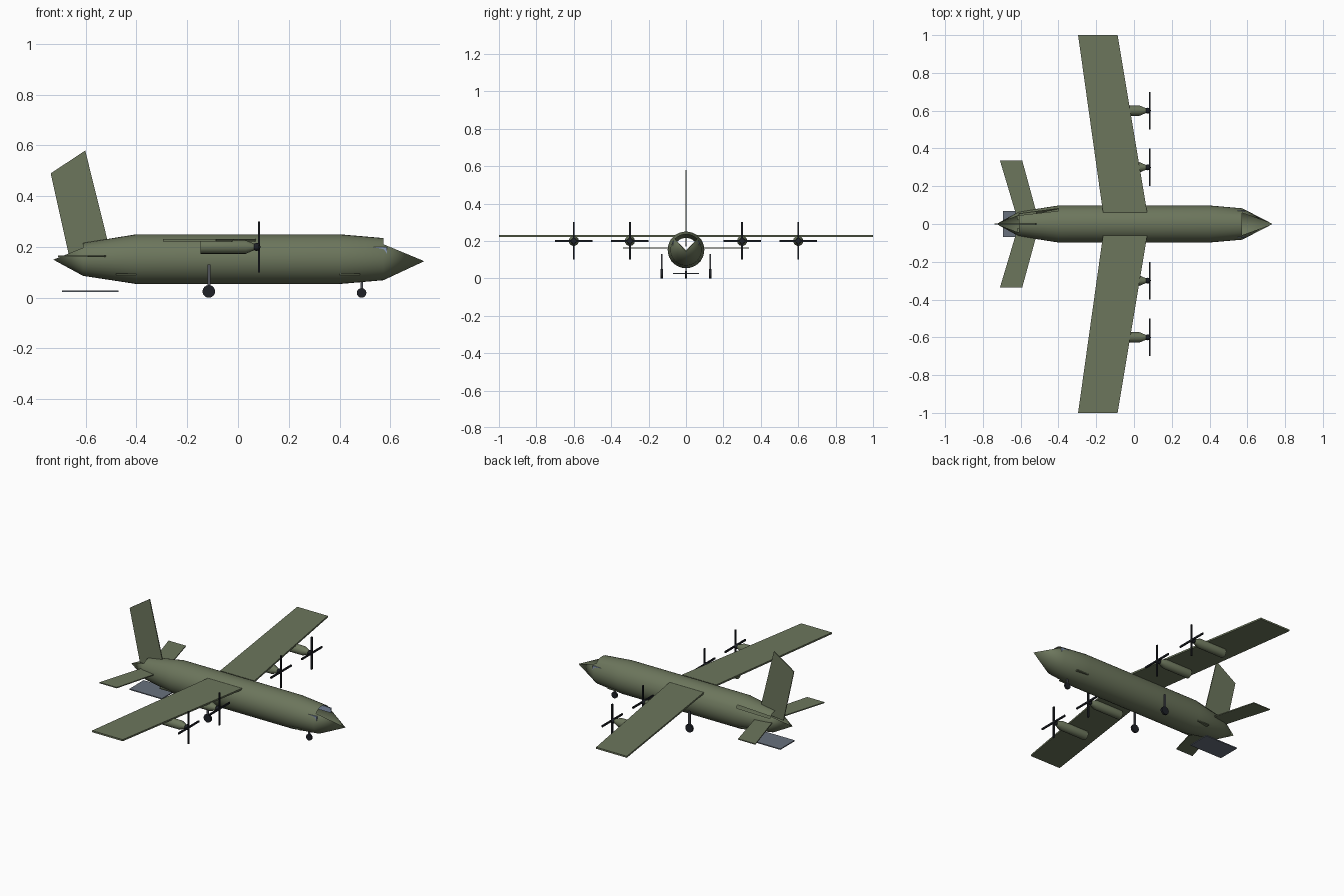
import bpy, bmesh, math
from mathutils import Vector

if "Cube" in bpy.data.objects:
    bpy.data.objects.remove(bpy.data.objects["Cube"])


def material(name, rgb):
    m = bpy.data.materials.new(name)
    m.diffuse_color = (*rgb, 1)
    m.use_nodes = True
    m.node_tree.nodes["Principled BSDF"].inputs["Base Color"].default_value = m.diffuse_color
    return m


OLIVE = material("olive", (0.15, 0.18, 0.107))
BLACK = material("near_black", (0.013, 0.015, 0.02))
SLATE = material("slate_grey", (0.14, 0.165, 0.205))
STEEL = material("steel_grey", (0.08, 0.085, 0.1))
GLASS = material("window_blue", (0.25, 0.32, 0.45))


def finish(name, bm, mat, smooth=False):
    bmesh.ops.recalc_face_normals(bm, faces=bm.faces)
    me = bpy.data.meshes.new(name)
    bm.to_mesh(me)
    bm.free()
    me.materials.append(mat)
    ob = bpy.data.objects.new(name, me)
    bpy.context.collection.objects.link(ob)
    if smooth:
        bpy.ops.object.select_all(action='DESELECT')
        ob.select_set(True)
        bpy.context.view_layer.objects.active = ob
        bpy.ops.object.shade_smooth_by_angle(angle=math.radians(25))
    return ob


def loft(name, profile, mat, segs=32, origin=(0, 0, 0), skip=None, caps=False):
    """Rings of (x, radius, z) along x; skip(section, segment) leaves a gap."""
    bm = bmesh.new()
    rings = []
    for x, r, z in profile:
        if r == 0:
            rings.append([bm.verts.new(Vector(origin) + Vector((x, 0, z)))] * segs)
            continue
        ring = []
        for k in range(segs):
            a = 2 * math.pi * k / segs  # zero is straight up, increasing to +y
            ring.append(bm.verts.new(Vector(origin) + Vector((x, r * math.sin(a), z + r * math.cos(a)))))
        rings.append(ring)
    for i in range(len(rings) - 1):
        for k in range(segs):
            if skip and skip(i, k):
                continue
            n = (k + 1) % segs
            quad = [rings[i][k], rings[i][n], rings[i + 1][n], rings[i + 1][k]]
            bm.faces.new(list(dict.fromkeys(quad)))
    if caps:
        for (x, r, z), ring in ((profile[0], rings[0]), (profile[-1], rings[-1])):
            if r > 0:
                bm.faces.new(ring)
    return finish(name, bm, mat, True)


def box(name, lo, hi, mat):
    bm = bmesh.new()
    bmesh.ops.create_cube(bm, size=1)
    lo, hi = Vector(lo), Vector(hi)
    for v in bm.verts:
        v.co = (lo + hi) / 2 + Vector([c * d for c, d in zip(v.co, hi - lo)])
    return finish(name, bm, mat)


def plate(name, outline, offset, mat):
    """Extrude a flat outline by an offset vector."""
    bm = bmesh.new()
    f = bm.faces.new([bm.verts.new(p) for p in outline])
    ext = bmesh.ops.extrude_face_region(bm, geom=[f])
    vs = [g for g in ext["geom"] if isinstance(g, bmesh.types.BMVert)]
    bmesh.ops.translate(bm, verts=vs, vec=offset)
    return finish(name, bm, mat)


def wheel(name, x, y, z, r, w):
    bm = bmesh.new()
    bmesh.ops.create_cone(bm, cap_ends=True, segments=16, radius1=r, radius2=r, depth=w)
    for v in bm.verts:
        v.co = Vector((x + v.co.x, y + v.co.z, z + v.co.y))
    return finish(name, bm, BLACK, True)


# Fuselage: open above the nose and tail cones, with a narrow slot in the tail taper
def opening(section, k):
    top = k < 4 or k >= 28
    return (section in (0, 4) and top) or (section == 1 and k == 4)


loft("fuselage", [(-0.728, 0, 0.15), (-0.61, 0.065, 0.151), (-0.4, 0.098, 0.152),
                  (0.4, 0.098, 0.152), (0.573, 0.083, 0.152), (0.734, 0, 0.144)],
     OLIVE, skip=opening)

# Fin
plate("fin", [(-0.667, -0.003, 0.17), (-0.504, -0.003, 0.185),
              (-0.602, -0.003, 0.58), (-0.738, -0.003, 0.49)], (0, 0.006, 0), OLIVE)

for s, side in ((1, "left"), (-1, "right")):
    # Wings and tailplanes
    plate(f"wing_{side}", [(-0.164, s * 0.06, 0.222), (0.07, s * 0.06, 0.222),
                           (-0.087, s, 0.222), (-0.296, s, 0.222)], (0, 0, 0.01), OLIVE)
    plate(f"tailplane_{side}", [(-0.615, s * 0.02, 0.16), (-0.508, s * 0.03, 0.16),
                                (-0.592, s * 0.337, 0.16), (-0.71, s * 0.337, 0.16)],
          (0, 0, 0.006), OLIVE)

    # Engines with four-bladed propellers
    for n, y in (("inner", 0.3 * s), ("outer", 0.6 * s)):
        loft(f"nacelle_{n}_{side}", [(-0.148, 0.027, 0), (0.03, 0.027, 0), (0.07, 0.01, 0)],
             OLIVE, 16, (0, y, 0.2), caps=True)
        loft(f"spinner_{n}_{side}", [(0.062, 0.012, 0), (0.072, 0.016, 0), (0.082, 0.014, 0), (0.09, 0, 0)],
             BLACK, 16, (0, y, 0.2), caps=True)
        box(f"blade_upright_{n}_{side}", (0.079, y - 0.005, 0.1), (0.087, y + 0.005, 0.3), BLACK)
        box(f"blade_level_{n}_{side}", (0.079, y - 0.1, 0.195), (0.087, y + 0.1, 0.205), BLACK)

    # Main landing gear
    y = 0.13 * s
    box(f"main_strut_{side}", (-0.121, y - 0.004, 0.025), (-0.109, y + 0.004, 0.13), STEEL)
    wheel(f"main_wheel_{side}", -0.115, y, 0.025, 0.025, 0.012)

    # Cockpit side window
    ys = sorted((0.066 * s, 0.0725 * s))
    box(f"cockpit_window_{side}", (0.5, ys[0], 0.17), (0.588, ys[1], 0.2), GLASS)

# Nose landing gear
box("nose_strut", (0.482, -0.004, 0.02), (0.492, 0.004, 0.08), STEEL)
wheel("nose_wheel", 0.487, 0, 0.019, 0.019, 0.012)

# Door sills showing at the lower sides
for name, x in (("front_door_sill", 0.44), ("rear_door_sill", -0.44)):
    box(name, (x - 0.04, -0.08, 0.089), (x + 0.04, 0.08, 0.095), OLIVE)

# Lowered cargo ramp
box("cargo_ramp", (-0.693, -0.07, 0.022), (-0.47, 0.07, 0.028), SLATE)
